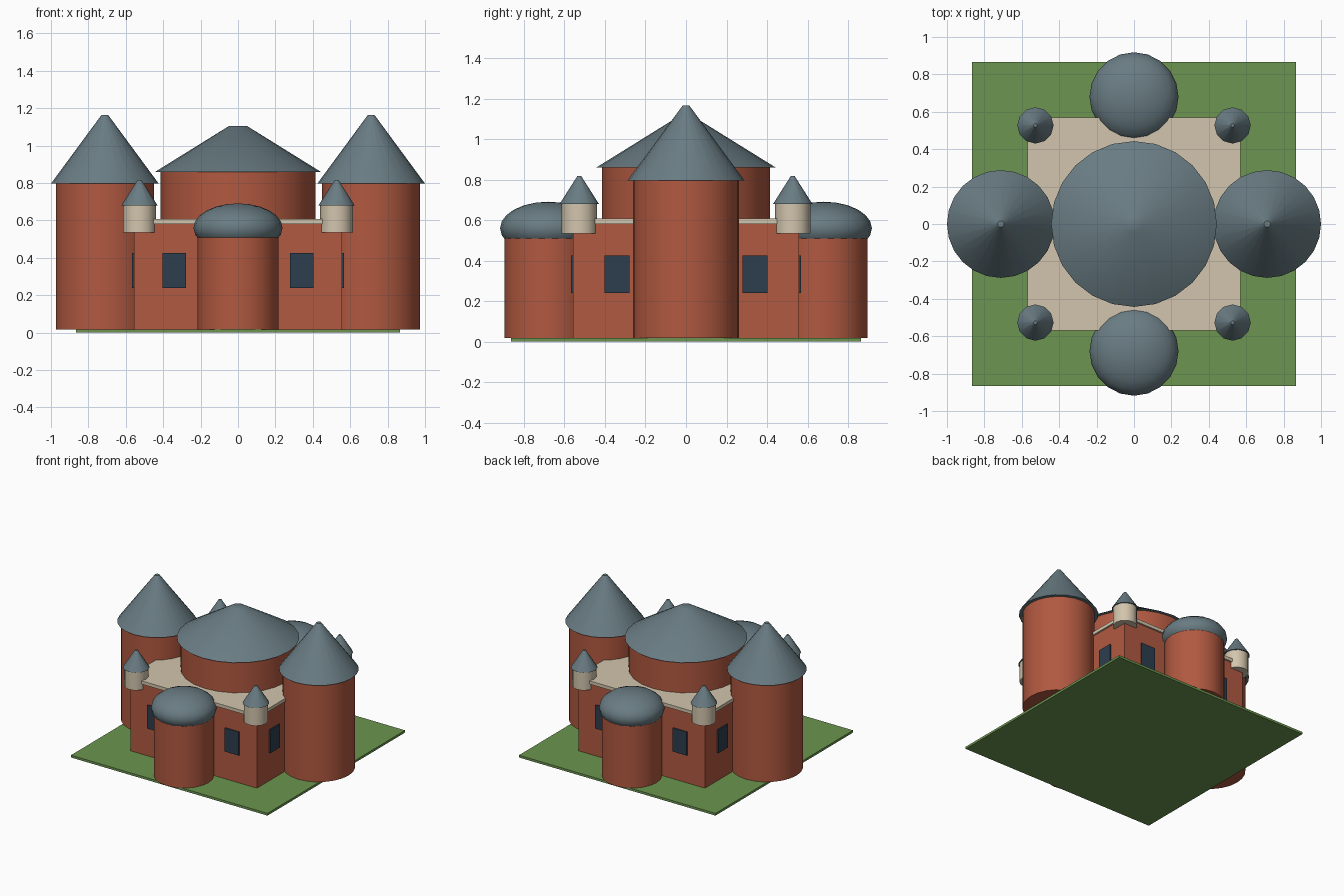
import bpy
from math import radians

cube = bpy.data.objects.get("Cube")
if cube:
    bpy.data.objects.remove(cube, do_unlink=True)


def material(name, rgb):
    m = bpy.data.materials.new(name)
    m.use_nodes = True
    m.diffuse_color = (*rgb, 1)
    m.node_tree.nodes["Principled BSDF"].inputs["Base Color"].default_value = (*rgb, 1)
    return m


BRICK = material("red_brick", (0.44, 0.10, 0.052))
SLATE = material("blue_grey_slate", (0.14, 0.20, 0.225))
STONE = material("pale_stone", (0.65, 0.56, 0.42))
GRASS = material("grass_green", (0.15, 0.30, 0.08))
GLASS = material("dark_glass", (0.026, 0.048, 0.076))


def finish(name, mat, smooth=True):
    ob = bpy.context.object
    ob.name = name
    ob.data.materials.append(mat)
    if smooth:
        bpy.ops.object.shade_smooth_by_angle(angle=radians(35))
    return ob


def box(name, mat, center, size):
    bpy.ops.mesh.primitive_cube_add(size=1, location=center)
    ob = bpy.context.object
    ob.scale = size
    bpy.ops.object.transform_apply(location=False, rotation=False, scale=True)
    return finish(name, mat, False)


def tapered(name, mat, x, y, z0, z1, r0, r1, sides):
    bpy.ops.mesh.primitive_cone_add(vertices=sides, radius1=r0, radius2=r1,
                                    depth=z1 - z0, location=(x, y, (z0 + z1) / 2))
    return finish(name, mat)


def dome(name, mat, center, radius, height):
    bpy.ops.mesh.primitive_uv_sphere_add(segments=20, ring_count=12, location=center)
    bpy.context.object.scale = (radius, radius, height)
    bpy.ops.object.transform_apply(location=False, rotation=False, scale=True)
    return finish(name, mat)


BASE = 0.018

# Ground, square keep and its stone roof terrace
box("lawn", GRASS, (0, 0, BASE / 2), (1.73, 1.73, BASE))
box("keep", BRICK, (0, 0, (BASE + 0.585) / 2), (1.114, 1.114, 0.585 - BASE))
box("terrace", STONE, (0, 0, 0.595), (1.14, 1.14, 0.026))

# Central drum with a broad conical roof
tapered("drum", BRICK, 0, 0, 0.59, 0.862, 0.415, 0.415, 24)
tapered("drum_roof", SLATE, 0, 0, 0.86, 1.105, 0.443, 0.048, 24)

for s, side, end in ((-1, "right", "front"), (1, "left", "back")):
    # Tall side towers with pointed roofs
    tapered(side + "_tower", BRICK, s * 0.712, 0, BASE, 0.80, 0.262, 0.262, 24)
    tapered(side + "_tower_roof", SLATE, s * 0.712, 0, 0.797, 1.165, 0.288, 0.017, 24)
    # Low domed towers
    tapered(end + "_tower", BRICK, 0, s * 0.68, BASE, 0.53, 0.217, 0.217, 20)
    dome(end + "_dome", SLATE, (0, s * 0.68, 0.56), 0.238, 0.131)

    # Paired windows on every wall
    for t in (-1, 1):
        tag = "_window_low" if t < 0 else "_window_high"
        box(end + tag, GLASS, (t * 0.341, s * 0.562, 0.333), (0.124, 0.01, 0.186))
        box(side + tag, GLASS, (s * 0.562, t * 0.341, 0.333), (0.01, 0.124, 0.186))

    # Corner turrets
    for t, corner in ((-1, "front"), (1, "back")):
        name = side + "_" + corner + "_turret"
        tapered(name, STONE, s * 0.527, t * 0.527, 0.535, 0.685, 0.088, 0.088, 12)
        tapered(name + "_roof", SLATE, s * 0.527, t * 0.527, 0.68, 0.817, 0.097, 0.01, 12)
